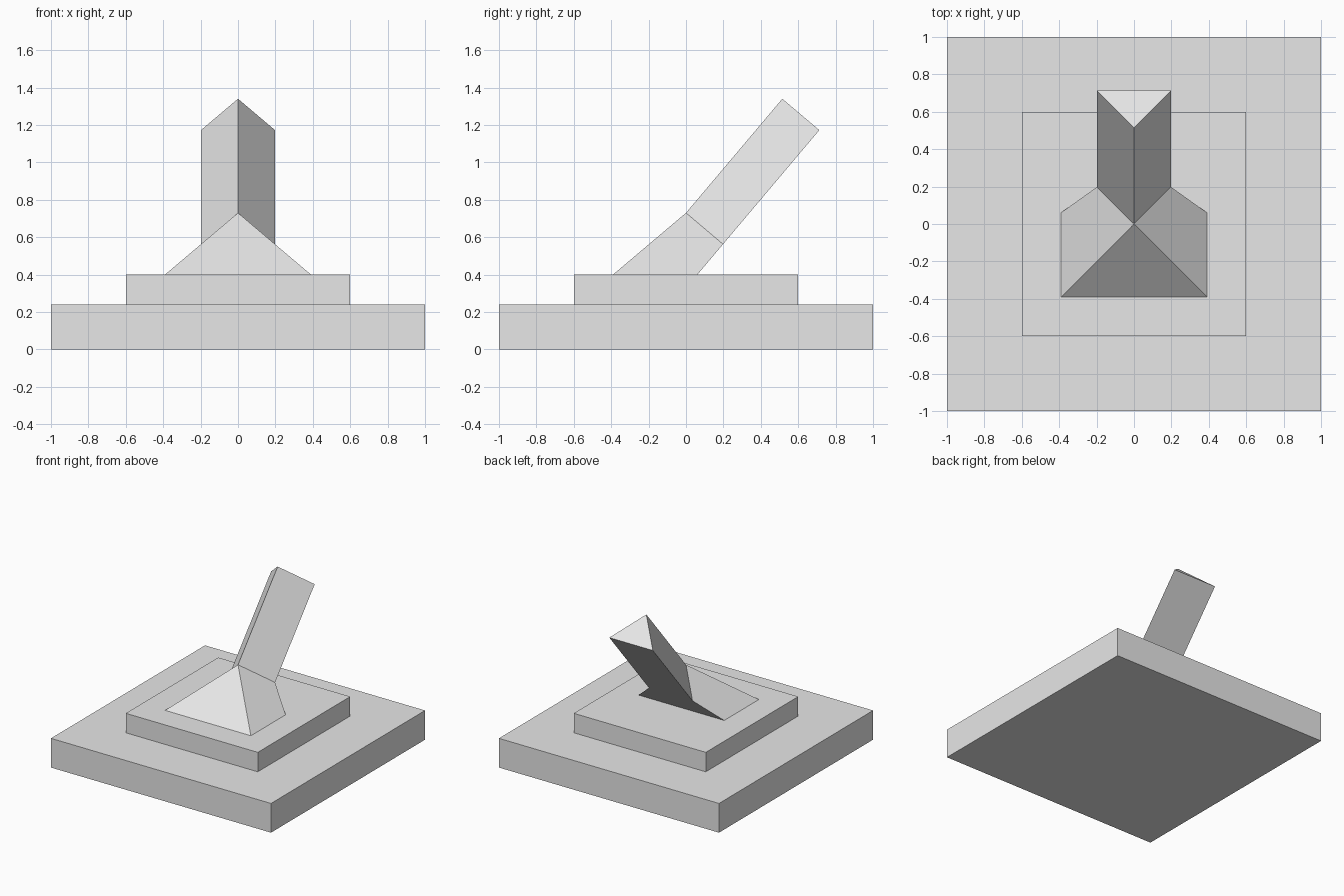
import bpy
import bmesh
from math import pi, sqrt
from mathutils import Matrix, Vector

cube = bpy.data.objects.get("Cube")
if cube:
    bpy.data.objects.remove(cube, do_unlink=True)

# Single plain grey
grey = bpy.data.materials.new("light_grey")
grey.use_nodes = True
colour = (0.8, 0.8, 0.8, 1)
grey.diffuse_color = colour
grey.node_tree.nodes["Principled BSDF"].inputs["Base Color"].default_value = colour


def add_object(name, bm):
    bmesh.ops.recalc_face_normals(bm, faces=bm.faces)
    mesh = bpy.data.meshes.new(name)
    bm.to_mesh(mesh)
    bm.free()
    mesh.materials.append(grey)
    obj = bpy.data.objects.new(name, mesh)
    bpy.context.collection.objects.link(obj)
    return obj


def slab(name, width, bottom, top):
    bm = bmesh.new()
    place = Matrix.Translation((0, 0, (bottom + top) / 2))
    bmesh.ops.create_cube(bm, size=1, matrix=place @ Matrix.Diagonal((width, width, top - bottom, 1)))
    return add_object(name, bm)


# Stepped base
BASE_TOP, STEP_TOP, APEX = 0.24, 0.4, 0.73
slab("base", 2, 0, BASE_TOP)
slab("step", 1.2, BASE_TOP, STEP_TOP)

# Pyramid foot
half = 0.39
bm = bmesh.new()
place = Matrix.Translation((0, 0, (STEP_TOP + APEX) / 2)) @ Matrix.Rotation(pi / 4, 4, "Z")
bmesh.ops.create_cone(bm, cap_ends=True, segments=4, radius1=half * sqrt(2),
                      radius2=0, depth=APEX - STEP_TOP, matrix=place)
bmesh.ops.remove_doubles(bm, verts=bm.verts, dist=0.001)

# Slice off the back along the underside of the arm
arm = Vector((0, 0.515, 0.61))
shoulder = Vector((0, 0.198, APEX - 0.198 * (APEX - STEP_TOP) / half))
cut = bmesh.ops.bisect_plane(bm, geom=bm.verts[:] + bm.edges[:] + bm.faces[:],
                             plane_co=shoulder, plane_no=(0, arm.z, -arm.y), clear_outer=True)
rim = [e for e in cut["geom_cut"] if isinstance(e, bmesh.types.BMEdge)]
bmesh.ops.holes_fill(bm, edges=rim, sides=0)
bmesh.ops.recalc_face_normals(bm, faces=bm.faces)

# Draw the remaining rear triangle out into the leaning arm
rear = [f for f in bm.faces if f.normal.y > 0.3 and f.normal.z > 0.3]
out = bmesh.ops.extrude_face_region(bm, geom=rear)
tip = [v for v in out["geom"] if isinstance(v, bmesh.types.BMVert)]
bmesh.ops.translate(bm, verts=tip, vec=arm)
left_behind = [f for f in rear if f.is_valid]
if left_behind:
    bmesh.ops.delete(bm, geom=left_behind, context="FACES_ONLY")
add_object("leaning_arm", bm)
